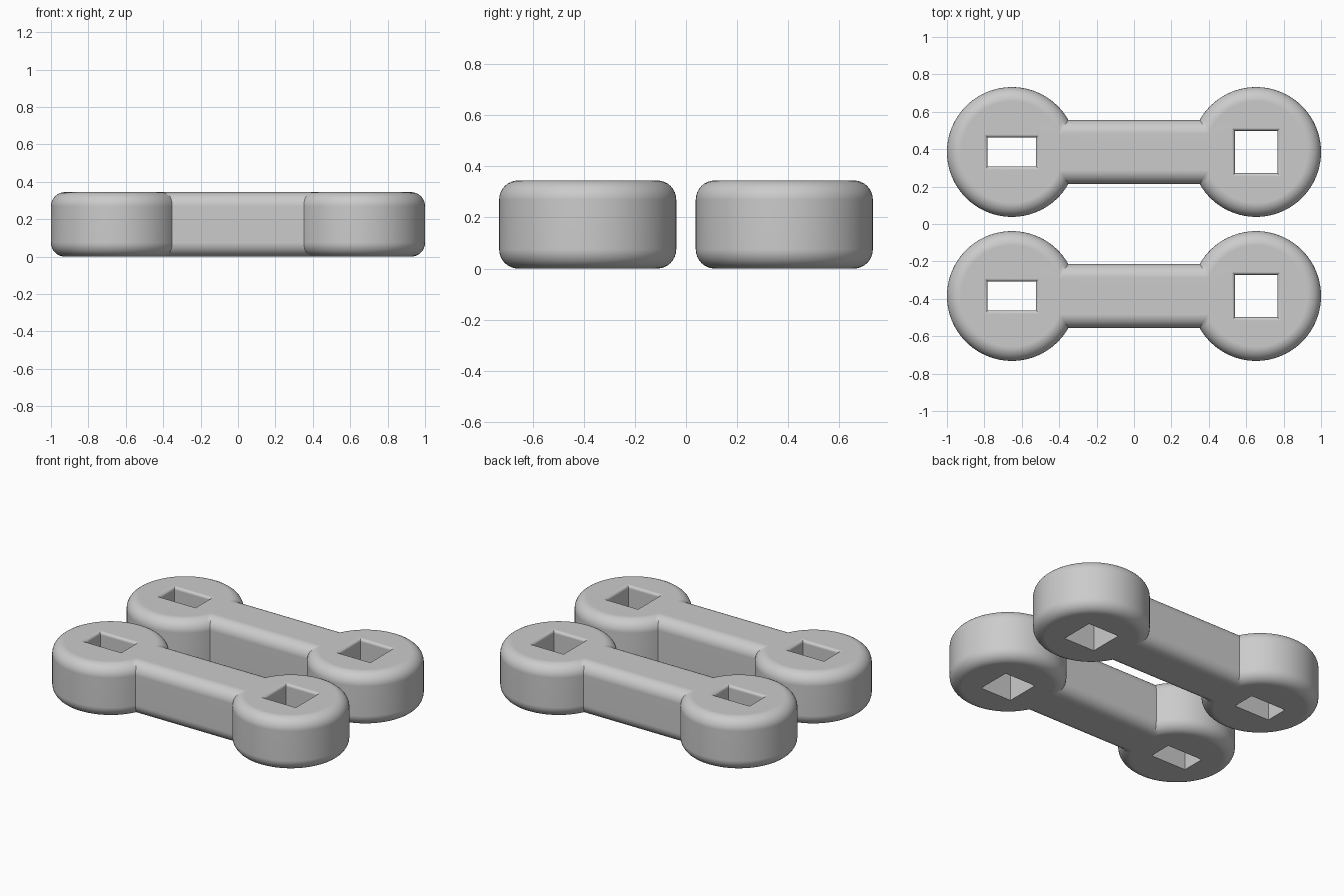
import bpy, bmesh, math

if "Cube" in bpy.data.objects:
    bpy.data.objects.remove(bpy.data.objects["Cube"])

R, W, H = 0.347, 0.172, 0.345      # head radius, bar half width, thickness
CX, CY = 0.653, 0.385              # head centre, link centre
FILLET, HOLE_FILLET = 0.075, 0.018
SEG, ARC = 8, 72

grey = bpy.data.materials.new("grey")
grey.diffuse_color = (0.6, 0.6, 0.6, 1)
grey.use_nodes = True
grey.node_tree.nodes["Principled BSDF"].inputs["Base Color"].default_value = grey.diffuse_color


def outline(d):
    """Two round heads joined by a bar, offset inwards by d."""
    r, w = R - d, W - d
    a = math.asin(w / r)
    angles = [-(math.pi - a) + 2 * (math.pi - a) * i / ARC for i in range(ARC + 1)]
    right = [(CX + r * math.cos(t), r * math.sin(t)) for t in angles]
    return right + [(-x, -y) for x, y in right]


def rect(w, h):
    return [(-w, -h), (w, -h), (w, h), (-w, h)]


def loft(name, layers, loc):
    """Skin a stack of (outline, z) rings and cap both ends."""
    bm = bmesh.new()
    rings = [[bm.verts.new((x, y, z)) for x, y in pts] for pts, z in layers]
    for a, b in zip(rings, rings[1:]):
        for i in range(len(a)):
            j = (i + 1) % len(a)
            bm.faces.new((a[i], a[j], b[j], b[i]))
    bm.faces.new(rings[0][::-1])
    bm.faces.new(rings[-1])
    bmesh.ops.recalc_face_normals(bm, faces=bm.faces)
    mesh = bpy.data.meshes.new(name)
    bm.to_mesh(mesh)
    bm.free()
    mesh.materials.append(grey)
    ob = bpy.data.objects.new(name, mesh)
    ob.location = loc
    bpy.context.collection.objects.link(ob)
    return ob


def link_body(name, y):
    # Rounded top and bottom rims
    steps = [math.pi / 2 * i / SEG for i in range(SEG + 1)]
    low = [(FILLET * (1 - math.sin(t)), FILLET * (1 - math.cos(t))) for t in steps]
    layers = [(outline(d), z) for d, z in low]
    layers += [(outline(d), H - z) for d, z in reversed(low)]
    return loft(name, layers, (0, y, 0))


def hole_cutter(x, y, w, h):
    # Straight shaft whose top rim flares out in a small fillet
    f = HOLE_FILLET
    layers = [(rect(w, h), -0.1)]
    for i in range(6):
        t = math.pi / 2 * i / 5
        d = f * (1 - math.cos(t))
        layers.append((rect(w + d, h + d), H - f + f * math.sin(t)))
    layers.append((rect(w + f, h + f), H + 0.1))
    cutter = loft("hole_cutter", layers, (x, y, 0))
    cutter.hide_render = True
    return cutter


for name, y in (("front_link", -CY), ("back_link", CY)):
    body = link_body(name, y)
    # Oblong hole on the left head, square hole on the right head
    cutters = [hole_cutter(-CX, y, 0.129, 0.077),
               hole_cutter(CX, y, 0.113, 0.113)]
    bpy.ops.object.select_all(action='DESELECT')
    bpy.context.view_layer.objects.active = body
    body.select_set(True)
    for c in cutters:
        mod = body.modifiers.new("hole", 'BOOLEAN')
        mod.operation, mod.solver, mod.object = 'DIFFERENCE', 'EXACT', c
        bpy.ops.object.modifier_apply(modifier=mod.name)
    for c in cutters:
        bpy.data.objects.remove(c)
    bpy.ops.object.shade_smooth_by_angle(angle=math.radians(30))
    body.modifiers.new("flat_tops", 'WEIGHTED_NORMAL').keep_sharp = True
